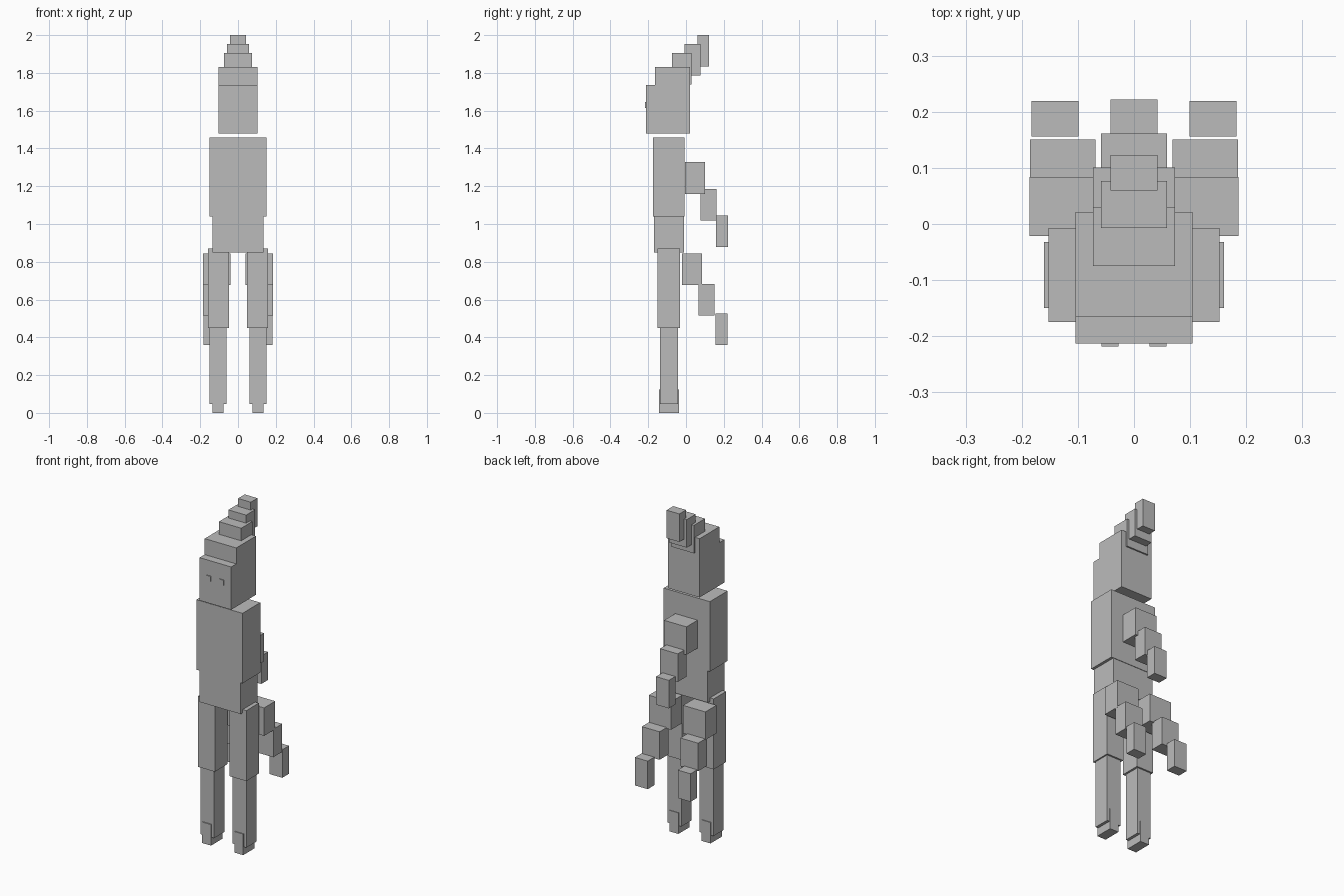
import bpy

cube = bpy.data.objects.get("Cube")
if cube:
    bpy.data.objects.remove(cube, do_unlink=True)

grey = bpy.data.materials.new("plain_grey")
grey.use_nodes = True
colour = (0.5, 0.5, 0.5, 1)
grey.diffuse_color = colour
grey.node_tree.nodes["Principled BSDF"].inputs["Base Color"].default_value = colour


def prism(name, profile, x0, x1):
    """Extrude a (y, z) side profile between two x positions."""
    n = len(profile)
    verts = [(x, y, z) for x in (x0, x1) for y, z in profile]
    faces = [tuple(reversed(range(n))), tuple(range(n, 2 * n))]
    faces += [(i, (i + 1) % n, (i + 1) % n + n, i + n) for i in range(n)]
    mesh = bpy.data.meshes.new(name)
    mesh.from_pydata(verts, [], faces)
    mesh.materials.append(grey)
    obj = bpy.data.objects.new(name, mesh)
    bpy.context.collection.objects.link(obj)
    return obj


def box(name, x, y, z):
    """Box from (low, high) ranges on each axis."""
    return prism(name, [(y[0], z[0]), (y[1], z[0]), (y[1], z[1]), (y[0], z[1])], *x)


def pair(name, x, y, z):
    """Matching boxes on the left (+x) and right (-x)."""
    box("left_" + name, x, y, z)
    box("right_" + name, (-x[1], -x[0]), y, z)


# Three shrinking blocks: width, depth; all share one height
SIZES = [(0.147, 0.105), (0.117, 0.084), (0.084, 0.063)]
HEIGHT = 0.167


def chain(name, steps):
    """Stepped chain; each step gives centre x, front y and bottom z."""
    for i, ((w, d), (x, y, z)) in enumerate(zip(SIZES, steps), 1):
        box(f"{name}_{i}", (x - w / 2, x + w / 2), (y, y + d), (z, z + HEIGHT))


# Head with a brow step, and eyes
prism("head", [(-0.213, 1.48), (0.021, 1.48), (0.021, 1.83),
               (-0.165, 1.83), (-0.165, 1.735), (-0.213, 1.735)], -0.104, 0.104)
pair("eye", (0.028, 0.058), (-0.218, -0.208), (1.615, 1.645))

# Torso and waist
box("torso", (-0.152, 0.152), (-0.175, -0.007), (1.04, 1.457))
box("waist", (-0.136, 0.136), (-0.169, -0.01), (0.85, 1.04))

# Legs and feet
pair("upper_leg", (0.048, 0.16), (-0.15, -0.032), (0.45, 0.87))
pair("lower_leg", (0.06, 0.152), (-0.138, -0.042), (0.047, 0.45))
pair("foot", (0.077, 0.135), (-0.144, -0.038), (0, 0.125))

# Crest on the head and tails down the back
chain("crest", [(0, -0.075, 1.738), (0, -0.007, 1.786), (0, 0.06, 1.833)])
chain("middle_tail", [(0, -0.004, 1.16), (0, 0.077, 1.018), (0, 0.159, 0.879)])
for side, s in (("left", 1), ("right", -1)):
    chain(side + "_tail", [(s * 0.113, -0.021, 0.677), (s * 0.127, 0.067, 0.516),
                           (s * 0.141, 0.156, 0.359)])
